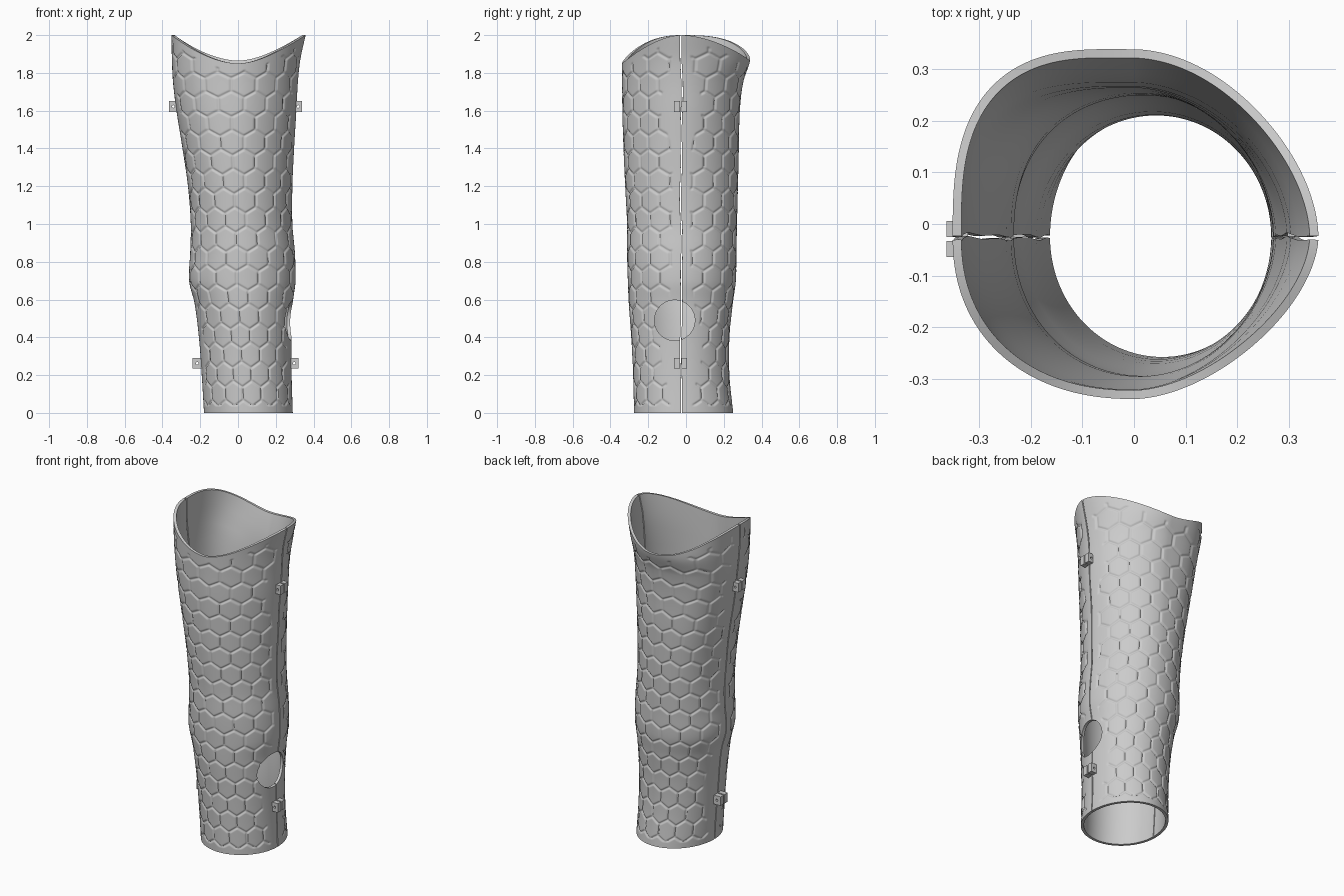
import bpy, bmesh
from math import pi, sin, cos, exp, sqrt

if "Cube" in bpy.data.objects:
    bpy.data.objects.remove(bpy.data.objects["Cube"])

# Outer extents by height: z, x min, x max, y min, y max
SECTIONS = [
    (0.00, -0.180, 0.290, -0.275, 0.250), (0.20, -0.192, 0.284, -0.280, 0.230),
    (0.40, -0.207, 0.284, -0.290, 0.230), (0.58, -0.230, 0.290, -0.303, 0.248),
    (0.70, -0.259, 0.305, -0.308, 0.264), (0.85, -0.253, 0.301, -0.312, 0.267),
    (1.00, -0.250, 0.288, -0.312, 0.270), (1.20, -0.265, 0.288, -0.322, 0.275),
    (1.40, -0.294, 0.297, -0.331, 0.280), (1.60, -0.326, 0.309, -0.337, 0.285),
    (1.75, -0.344, 0.317, -0.338, 0.303), (1.87, -0.350, 0.330, -0.340, 0.340),
    (2.00, -0.352, 0.358, -0.342, 0.345)]
SEAM_Y, WALL, GAP = -0.025, 0.017, 0.003
NU, NV, NI = 160, 380, 20          # columns per half, outer rows, inner rows
HEX = 0.118                        # hexagon width


def smooth(a, b, v):
    t = min(1, max(0, (v - a) / (b - a)))
    return t * t * (3 - 2 * t)


def section(z):
    z = min(2, max(0, z))
    for i in range(len(SECTIONS) - 1):
        p, q = SECTIONS[i], SECTIONS[i + 1]
        if z <= q[0]:
            # Catmull-Rom between neighbouring sections
            o, r = SECTIONS[max(0, i - 1)], SECTIONS[min(len(SECTIONS) - 1, i + 2)]
            h = q[0] - p[0]
            t = (z - p[0]) / h
            out = []
            for k in range(1, 5):
                m0 = (q[k] - o[k]) / (q[0] - o[0]) * h
                m1 = (r[k] - p[k]) / (r[0] - p[0]) * h
                out.append((2*t**3 - 3*t*t + 1) * p[k] + (t**3 - 2*t*t + t) * m0
                           + (3*t*t - 2*t**3) * q[k] + (t**3 - t*t) * m1)
            return out


def unit(a, k):
    """Rounded outline; each quadrant morphs from round (k=0) to its top shape (k=1)."""
    c, s = cos(a), sin(a)
    top = (1.8 if c > 0 else 2.9) if s > 0 else (1.75 if c > 0 else 2.2)
    n = 2 + (top - 2) * k
    r = (abs(c) ** n + abs(s) ** n) ** (-1 / n)
    return c * r, s * r


def rim_height(a):
    base = 1.85 if sin(a) < 0 else 1.865
    return base + (2 - base) * min(1, abs(unit(a, 1)[0])) ** 1.8


def groove(a, y, z, top):
    """Depth of the engraved honeycomb, fading out at the rims, seams, clips and hole."""
    u, best = a / (2 * pi) * 15 * HEX, None
    for off in (0, 0.5):
        x = (u / HEX + off) % 1 - 0.5
        v = (z / (HEX * sqrt(3)) + off) % 1 - 0.5
        x, v = abs(x) * HEX, abs(v) * HEX * sqrt(3)
        d = max(x, x / 2 + v * sqrt(3) / 2)
        best = d if best is None else min(best, d)
    depth = 0.006 * (1 - smooth(0.002, 0.009, HEX / 2 - best))
    width = 0.045 + 0.065 * exp(-((z - 1.62) / 0.15) ** 2) + 0.065 * exp(-((z - 0.35) / 0.22) ** 2)
    mask = smooth(width, width + 0.01, abs(y - SEAM_Y))
    return depth * mask * smooth(0.035, 0.045, z) * smooth(0.035, 0.045, top - z)


def shell_point(a, t, inner):
    top = rim_height(a)
    z = t * top
    x0, x1, y0, y1 = section(z)
    k = smooth(0.5, 1.9, z)
    cx = (x0 + x1) / 2 * (1 - k)
    ux, uy = unit(a, k)
    x = ux * (x1 - cx if ux > 0 else cx - x0)
    y = uy * (y1 - SEAM_Y if uy > 0 else SEAM_Y - y0)
    r = sqrt(x * x + y * y)
    cut = WALL if inner else groove(a, y + SEAM_Y, z, top)
    return cx + x * (r - cut) / r, SEAM_Y + y * (r - cut) / r, z


def make_object(name, verts, faces):
    me = bpy.data.meshes.new(name)
    me.from_pydata(verts, [], faces)
    bm = bmesh.new()
    bm.from_mesh(me)
    bmesh.ops.recalc_face_normals(bm, faces=bm.faces)
    bm.to_mesh(me)
    bm.free()
    ob = bpy.data.objects.new(name, me)
    bpy.context.collection.objects.link(ob)
    return ob


def activate(ob):
    bpy.ops.object.select_all(action='DESELECT')
    ob.select_set(True)
    bpy.context.view_layer.objects.active = ob


def half_shell(name, start):
    verts, faces = [], []
    for rows, inner in ((NV, False), (NI, True)):
        for j in range(rows + 1):
            t = j / rows
            # slightly wavy parting line
            w = 0.018 * sin(9 * t) * sin(23 * t + 1)
            g = GAP / 0.27
            a0 = start + g + (w if start == 0 else -w)
            a1 = start + pi - g + (-w if start == 0 else w)
            for i in range(NU + 1):
                verts.append(shell_point(a0 + (a1 - a0) * i / NU, t, inner))
    n = NU + 1
    base = n * (NV + 1)
    for rows, b in ((NV, 0), (NI, base)):
        for j in range(rows):
            for i in range(NU):
                p = b + j * n + i
                faces.append((p, p + 1, p + n + 1, p + n))
    for o, q in ((0, base), (NV * n, base + NI * n)):      # bottom and top rims
        for i in range(NU):
            faces.append((o + i, o + i + 1, q + i + 1, q + i))
    step = NV // NI
    for col in (0, NU):                                    # parting faces
        for j in range(NI):
            outer = [(j * step + s) * n + col for s in range(step + 1)]
            faces.append(outer + [base + (j + 1) * n + col, base + j * n + col])
    return make_object(name, verts, faces)


def clip_block(name, x0, x1, y0, y1, zc, h=0.056):
    """Small block with a round hole through it along y."""
    xc, verts, faces, N = (x0 + x1) / 2, [], [], 16
    for y in (y0, y1):
        for kind in (0, 1):
            for i in range(N):
                a = 2 * pi * i / N
                c, s = cos(a), sin(a)
                m = max(abs(c), abs(s))
                if kind:
                    verts.append((xc + 0.007 * c, y, zc + 0.007 * s))
                else:
                    verts.append((xc + (x1 - x0) / 2 * c / m, y, zc + h / 2 * s / m))
    for p, q in ((0, N), (2 * N, 3 * N), (0, 2 * N), (N, 3 * N)):
        for i in range(N):
            j = (i + 1) % N
            faces.append((p + i, p + j, q + j, q + i))
    return make_object(name, verts, faces)


# Two halves of the shell
shells = [half_shell("back_shell", 0), half_shell("front_shell", pi)]

# Round opening on the right side
bpy.ops.mesh.primitive_cylinder_add(vertices=64, radius=0.107, depth=0.4,
                                    location=(0.32, -0.06, 0.49), rotation=(0, pi / 2, 0))
cutter = bpy.context.object
cutter.name = "opening_cutter"
cutter.hide_render = True
for ob in shells:
    activate(ob)
    mod = ob.modifiers.new("opening", 'BOOLEAN')
    mod.operation, mod.solver, mod.object = 'DIFFERENCE', 'MANIFOLD', cutter
    bpy.ops.object.modifier_apply(modifier=mod.name)
    bpy.ops.object.shade_smooth_by_angle(angle=0.9)
bpy.data.objects.remove(cutter)

# Paired fastening clips across both seams
for label, x0, x1, z in (("upper_left", -0.364, -0.322, 1.622), ("upper_right", 0.298, 0.339, 1.622),
                         ("lower_left", -0.242, -0.190, 0.262), ("lower_right", 0.276, 0.319, 0.262)):
    clip_block(label + "_clip_front", x0, x1, -0.064, -0.033, z)
    clip_block(label + "_clip_back", x0, x1, -0.025, 0.006, z)
